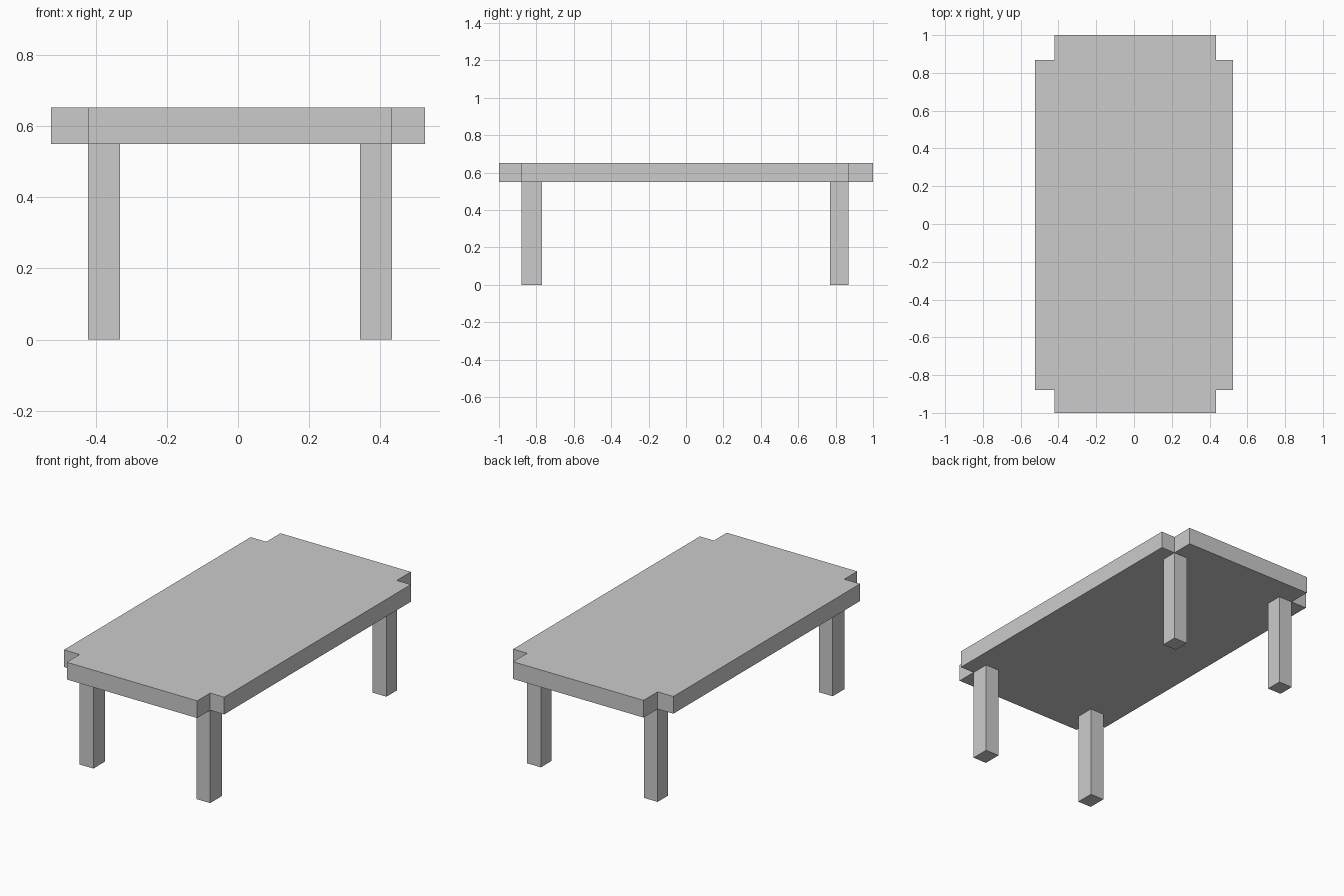
import bpy, bmesh

if "Cube" in bpy.data.objects:
    bpy.data.objects.remove(bpy.data.objects["Cube"])

X0, X1 = -0.422, 0.433      # notch lines, also the outer leg faces
Y0, Y1 = -0.879, 0.868
HALF_W, HALF_L = 0.525, 1.0
Z_UNDER, Z_TOP = 0.55, 0.652


def prism(name, outline, z0, z1):
    """Extrude a closed outline from z0 up to z1."""
    bm = bmesh.new()
    base = bm.faces.new([bm.verts.new((x, y, z0)) for x, y in outline])
    top = bmesh.ops.extrude_face_region(bm, geom=[base], use_keep_orig=True)["geom"]
    for v in top:
        if isinstance(v, bmesh.types.BMVert):
            v.co.z = z1
    bmesh.ops.recalc_face_normals(bm, faces=bm.faces)
    mesh = bpy.data.meshes.new(name)
    bm.to_mesh(mesh)
    bm.free()
    obj = bpy.data.objects.new(name, mesh)
    bpy.context.collection.objects.link(obj)
    return obj


# Table top with notched corners
prism("table_top", [
    (X0, -HALF_L), (X1, -HALF_L), (X1, Y0), (HALF_W, Y0),
    (HALF_W, Y1), (X1, Y1), (X1, HALF_L), (X0, HALF_L),
    (X0, Y1), (-HALF_W, Y1), (-HALF_W, Y0), (X0, Y0),
], Z_UNDER, Z_TOP)

# Legs set into the notch corners; the front pair is slightly deeper
for side, xa, xb in (("left", X0, X0 + 0.09), ("right", X1 - 0.09, X1)):
    for end, ya, yb in (("front", Y0, -0.77), ("back", 0.771, Y1)):
        prism(f"{end}_{side}_leg", [(xa, ya), (xb, ya), (xb, yb), (xa, yb)], 0, Z_UNDER)
